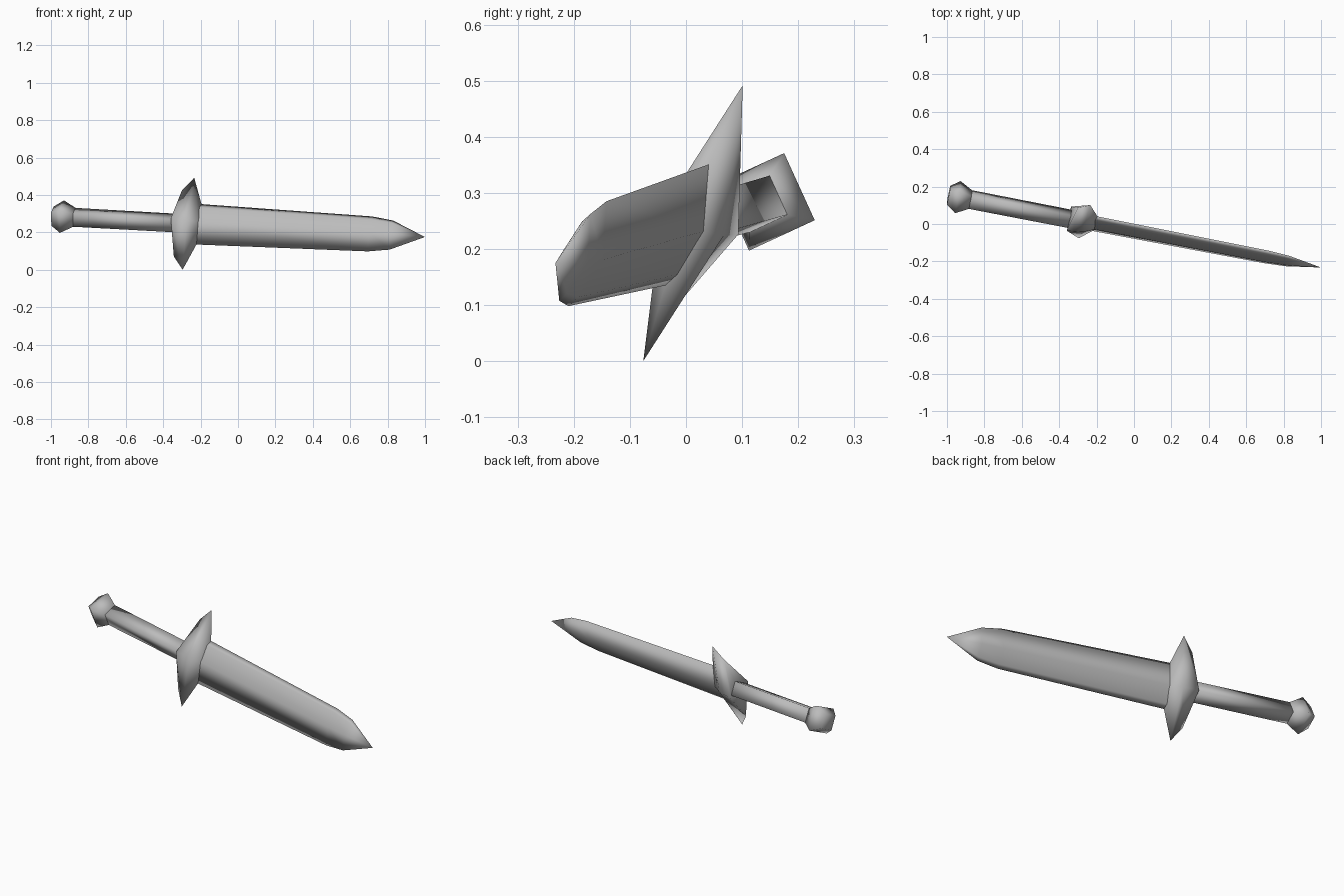
import bpy
import bmesh
from mathutils import Vector

cube = bpy.data.objects.get("Cube")
if cube:
    bpy.data.objects.remove(cube, do_unlink=True)

# Tilted frame of the dagger: along the blade, across its width, through its thickness
ORIGIN = Vector((-0.265, 0.0125, 0.246))
ALONG = Vector((0.980, -0.190, -0.055)).normalized()
WIDE = Vector((0.116, 0.337, 0.934))
WIDE = (WIDE - ALONG * WIDE.dot(ALONG)).normalized()
THICK = ALONG.cross(WIDE)

steel = bpy.data.materials.new("grey_steel")
steel.use_nodes = True
GREY = (0.5, 0.5, 0.5, 1)
steel.diffuse_color = GREY
steel.node_tree.nodes["Principled BSDF"].inputs["Base Color"].default_value = GREY


def place(u, w, t):
    return ORIGIN + ALONG * u + WIDE * w + THICK * t


def diamond(u, w, t, bend=0):
    """Four-sided section; bend shifts the ridge points along the dagger."""
    return [place(u, w, 0), place(u + bend, 0, t),
            place(u, -w, 0), place(u + bend, 0, -t)]


def ground_edge(u, w, t):
    """Blade section with one narrow ground bevel on each side."""
    half = [(w, 0), (w * 0.78, t * 0.4), (0, t)]
    return [place(u, s * a, s * b) for s in (1, -1) for a, b in half]


def loft(name, rings, tip=None):
    """Skin a row of sections, closing the ends with a cap or a point."""
    bm = bmesh.new()
    rows = [[bm.verts.new(p) for p in ring] for ring in rings]
    n = len(rows[0])
    for a, b in zip(rows, rows[1:]):
        for i in range(n):
            j = (i + 1) % n
            bm.faces.new((a[i], a[j], b[j], b[i]))
    bm.faces.new(rows[0])
    if tip is None:
        bm.faces.new(rows[-1])
    else:
        point = bm.verts.new(tip)
        for i in range(n):
            bm.faces.new((rows[-1][i], rows[-1][(i + 1) % n], point))
    bmesh.ops.recalc_face_normals(bm, faces=bm.faces)
    for face in bm.faces:
        face.smooth = len(face.verts) < 5
    mesh = bpy.data.meshes.new(name)
    bm.to_mesh(mesh)
    bm.free()
    mesh.materials.append(steel)
    obj = bpy.data.objects.new(name, mesh)
    bpy.context.collection.objects.link(obj)


# Blade with sloping shoulders and a pointed tip
loft("blade", [ground_edge(0.03, 0.116, 0.032), ground_edge(0.99, 0.1, 0.03),
               ground_edge(1.107, 0.083, 0.025)], tip=place(1.29, 0, 0))

# Crossguard, swept from the grip out to two points and in to the blade
loft("guard", [diamond(-0.08, 0.05, 0.05),
               diamond(-0.057, 0.19, 0.07, bend=-0.028),
               diamond(0, 0.263, 0.06),
               diamond(0.058, 0.114, 0.034)])

# Four-sided grip
loft("grip", [diamond(-0.63, 0.054, 0.054), diamond(-0.06, 0.053, 0.053)])

# Faceted pommel
loft("pommel", [diamond(-0.741, 0.055, 0.055), diamond(-0.69, 0.093, 0.093),
                diamond(-0.622, 0.054, 0.054)])
